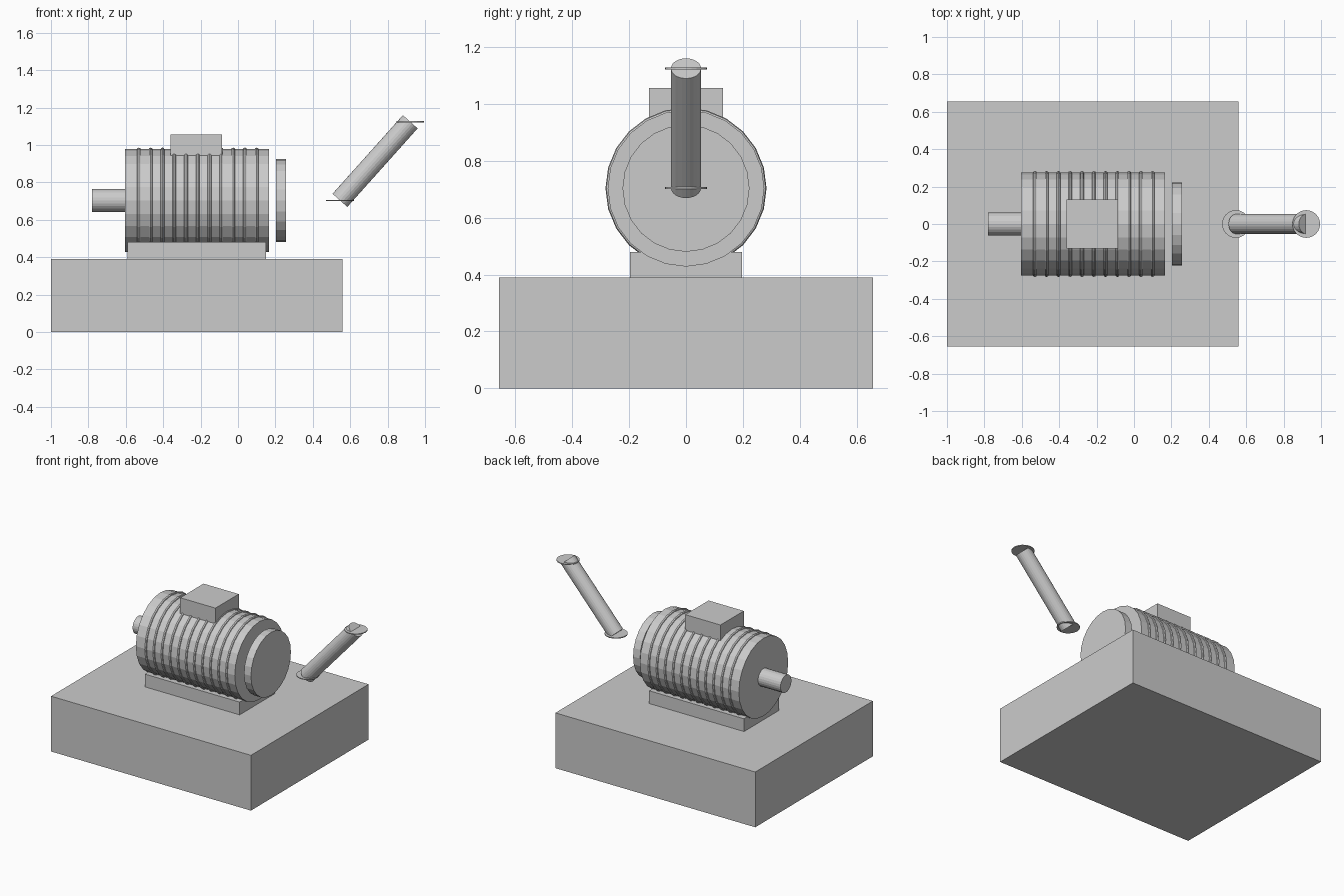
import bpy
import math
from mathutils import Vector

if "Cube" in bpy.data.objects:
    bpy.data.objects.remove(bpy.data.objects["Cube"], do_unlink=True)

grey = bpy.data.materials.new("light_grey")
grey.use_nodes = True
grey.diffuse_color = (0.6, 0.6, 0.6, 1)
grey.node_tree.nodes["Principled BSDF"].inputs["Base Color"].default_value = (0.6, 0.6, 0.6, 1)

AXIS_Z = 0.703  # height of the motor axis


def finish(name):
    ob = bpy.context.object
    ob.name = name
    ob.data.materials.clear()
    ob.data.materials.append(grey)
    return ob


def box(name, x0, x1, half_y, z0, z1):
    bpy.ops.mesh.primitive_cube_add(size=1, location=((x0 + x1) / 2, 0, (z0 + z1) / 2))
    ob = finish(name)
    ob.scale = (x1 - x0, 2 * half_y, z1 - z0)
    return ob


def rod(name, start, end, radius, sides=24):
    a, b = Vector(start), Vector(end)
    d = b - a
    bpy.ops.mesh.primitive_cylinder_add(
        vertices=sides, radius=radius, depth=d.length, location=(a + b) / 2,
        rotation=d.to_track_quat("Z", "Y").to_euler())
    return finish(name)


# Plinth, mounting foot and terminal box
box("plinth", -1.0, 0.56, 0.656, 0, 0.39)
box("mounting_foot", -0.59, 0.15, 0.196, 0.39, 0.48)
box("terminal_box", -0.36, -0.085, 0.13, 0.85, 1.055)

# Motor body, drive shaft and separate rear cover
rod("motor_body", (-0.605, 0, AXIS_Z), (0.167, 0, AXIS_Z), 0.275)
rod("drive_shaft", (-0.78, 0, AXIS_Z), (-0.6, 0, AXIS_Z), 0.061)
rod("rear_cover", (0.203, 0, AXIS_Z), (0.257, 0, AXIS_Z), 0.223)

# Cooling fins wrapped around the body
for i in range(11):
    bpy.ops.mesh.primitive_torus_add(
        major_segments=24, minor_segments=8, major_radius=0.272, minor_radius=0.011,
        location=(-0.53 + i * 0.063, 0, AXIS_Z), rotation=(0, math.pi / 2, 0))
    finish(f"cooling_fin_{i + 1}")

# Slanted pipe with a thin level flange at each end
ends = {"lower": Vector((0.545, 0, 0.704)), "upper": Vector((0.921, 0, 1.124))}
rod("slanted_pipe", ends["lower"], ends["upper"], 0.053)
for side, p in ends.items():
    half = Vector((0, 0, 0.003))
    rod(f"{side}_flange", p - half, p + half, 0.074)
